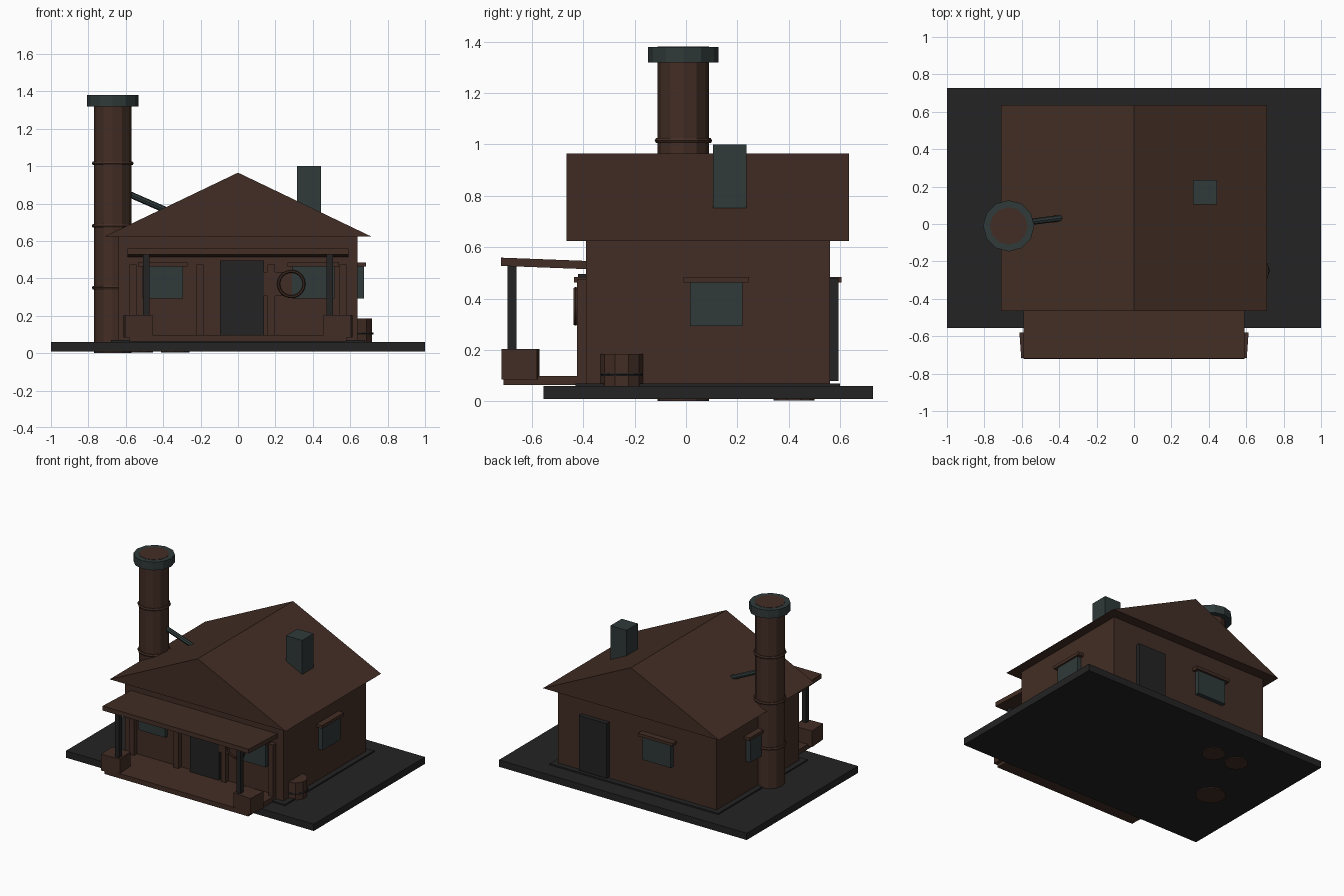
import bpy, bmesh, math
from mathutils import Vector

if "Cube" in bpy.data.objects:
    bpy.data.objects.remove(bpy.data.objects["Cube"])


def mat(name, col):
    m = bpy.data.materials.new(name)
    m.diffuse_color = (*col, 1)
    m.use_nodes = True
    m.node_tree.nodes["Principled BSDF"].inputs["Base Color"].default_value = m.diffuse_color
    return m


BROWN = mat("brown_wood", (0.0545, 0.0265, 0.0180))
TEAL = mat("teal_grey", (0.0290, 0.0410, 0.0410))
DARK = mat("charcoal", (0.0168, 0.0168, 0.0172))


def finish(name, bm, m):
    bmesh.ops.recalc_face_normals(bm, faces=bm.faces)
    me = bpy.data.meshes.new(name)
    bm.to_mesh(me)
    bm.free()
    me.materials.append(m)
    ob = bpy.data.objects.new(name, me)
    bpy.context.collection.objects.link(ob)
    return ob


def box(name, x, y, z, m, rot=(0, 0, 0)):
    """Box from (min, max) ranges, rotated about its own centre."""
    bm = bmesh.new()
    bmesh.ops.create_cube(bm, size=1)
    bmesh.ops.scale(bm, vec=(x[1] - x[0], y[1] - y[0], z[1] - z[0]), verts=bm.verts)
    ob = finish(name, bm, m)
    ob.location = [(r[0] + r[1]) / 2 for r in (x, y, z)]
    ob.rotation_euler = rot
    return ob


def cyl(name, a, b, r, n, m):
    """Cylinder between two points."""
    a, b = Vector(a), Vector(b)
    bm = bmesh.new()
    bmesh.ops.create_cone(bm, cap_ends=True, segments=n, radius1=r, radius2=r, depth=(b - a).length)
    ob = finish(name, bm, m)
    ob.location = (a + b) / 2
    ob.rotation_euler = (b - a).to_track_quat('Z', 'Y').to_euler()
    return ob


def ring(name, loc, big, small, m, rot=(0, 0, 0), n=24):
    bpy.ops.mesh.primitive_torus_add(location=loc, rotation=rot, major_radius=big,
                                     minor_radius=small, major_segments=n, minor_segments=6)
    ob = bpy.context.object
    ob.name = name
    ob.data.materials.append(m)


# ground slab, footing and walls
box("slab", (-1, 1), (-0.555, 0.728), (0.01, 0.06), DARK)
box("footing", (-0.68, 0.68), (-0.43, 0.60), (0.055, 0.07), DARK)
box("walls", (-0.64, 0.64), (-0.39, 0.56), (0.06, 0.63), BROWN)

# gable roof: extruded triangle
bm = bmesh.new()
f = bm.faces.new([bm.verts.new(p) for p in ((-0.71, -0.465, 0.625), (0.71, -0.465, 0.625), (0, -0.465, 0.965))])
ext = bmesh.ops.extrude_face_region(bm, geom=[f])
bmesh.ops.translate(bm, vec=(0, 1.10, 0), verts=[v for v in ext["geom"] if isinstance(v, bmesh.types.BMVert)])
finish("roof", bm, BROWN)

# round stack with cap, bands and brace
cx, cy = -0.67, -0.01
cyl("stack", (cx, cy, 0.002), (cx, cy, 1.381), 0.10, 12, BROWN)
cyl("stack_cap", (cx, cy, 1.32), (cx, cy, 1.379), 0.137, 12, TEAL)
for z in (0.35, 0.68, 1.015):
    ring("stack_band", (cx, cy, z), 0.101, 0.011, BROWN, n=12)
cyl("stack_brace", (-0.60, 0.005, 0.858), (-0.38, 0.033, 0.762), 0.017, 8, TEAL)

# square chimney
box("chimney", (0.315, 0.445), (0.105, 0.235), (0.70, 1.0), TEAL)

# porch
box("porch_floor", (-0.58, 0.58), (-0.71, -0.39), (0.063, 0.098), BROWN)
box("porch_roof", (-0.59, 0.59), (-0.72, -0.38), (0.521, 0.553), BROWN, (math.radians(-2.2), 0, 0))
for s in (-1, 1):
    c = 0.49 * s
    box("porch_post", (c - 0.017, c + 0.017), (-0.695, -0.66), (0.15, 0.535), DARK)
    c = 0.535 * s
    box("planter", (c - 0.073, c + 0.073), (-0.713, -0.575), (0.085, 0.203), BROWN, (0, 0, s * math.radians(-4)))

# front trim strips
for x in (-0.562, -0.203, 0.178, 0.562):
    box("front_strip", (x - 0.019, x + 0.019), (-0.425, -0.385), (0.09, 0.475), BROWN)

# front and back doors
box("front_door", (-0.095, 0.14), (-0.42, -0.385), (0.095, 0.495), DARK)
box("back_door", (0.225, 0.45), (0.555, 0.593), (0.08, 0.48), DARK)

# windows with lintels on every side
for name, x0, x1, y, s in (("front", -0.51, -0.295, -0.39, -1), ("front", 0.29, 0.515, -0.39, -1),
                           ("back", -0.29, -0.06, 0.56, 1)):
    box(name + "_window", (x0, x1), sorted((y, y + s * 0.03)), (0.293, 0.465), TEAL)
    box(name + "_lintel", (x0 - 0.025, x1 + 0.025), sorted((y, y + s * 0.045)), (0.463, 0.485), BROWN)
for s in (-1, 1):
    box("side_window", sorted((s * 0.635, s * 0.673)), (0.015, 0.22), (0.293, 0.465), TEAL)
    box("side_lintel", sorted((s * 0.635, s * 0.685)), (-0.01, 0.245), (0.463, 0.485), BROWN)

# wheel and board leaning on the front wall
box("wall_board", (0.14, 0.29), (-0.418, -0.385), (0.305, 0.435), BROWN)
ring("wheel", (0.285, -0.43, 0.37), 0.068, 0.008, BROWN, (math.pi / 2, 0, 0))

# barrels: one beside the wall, two standing inside
cyl("barrel", (0.637, -0.25, 0.06), (0.637, -0.25, 0.185), 0.083, 10, BROWN)
ring("barrel_band", (0.637, -0.25, 0.105), 0.083, 0.006, DARK, n=10)
for x, y in ((-0.335, 0.42), (-0.53, 0.42)):
    cyl("inner_barrel", (x, y, 0.004), (x, y, 0.185), 0.08, 10, BROWN)
    ring("inner_barrel_band", (x, y, 0.105), 0.08, 0.006, DARK, n=10)
